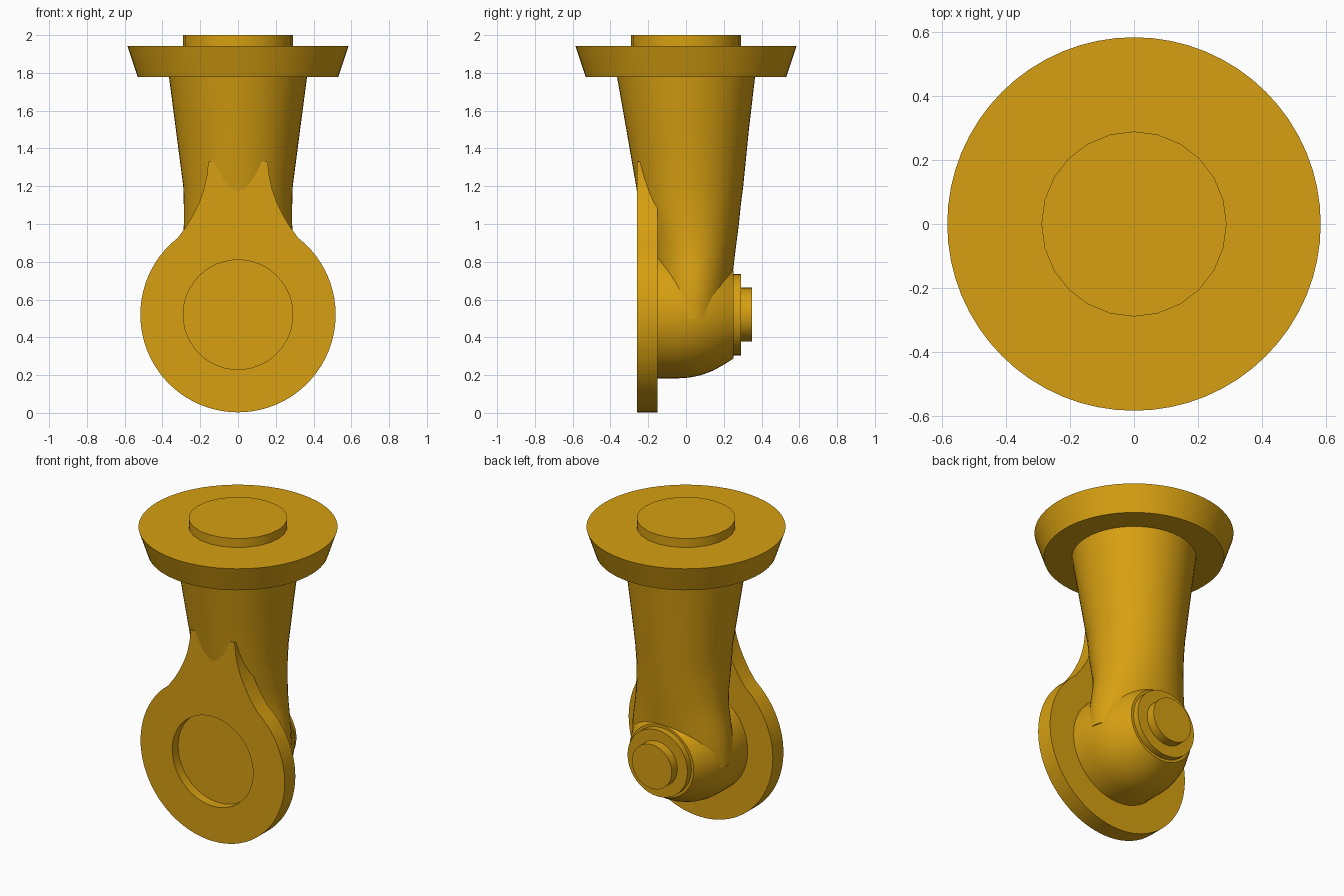
import bpy, bmesh, math

if "Cube" in bpy.data.objects:
    bpy.data.objects.remove(bpy.data.objects["Cube"])

TAU = 2 * math.pi
HUB_Z, PLATE_R = 0.52, 0.517

gold = bpy.data.materials.new("gold")
gold.diffuse_color = (0.68, 0.35, 0.006, 1)
gold.use_nodes = True
gold.node_tree.nodes["Principled BSDF"].inputs["Base Color"].default_value = gold.diffuse_color


def finish(obj, angle=30):
    obj.data.materials.append(gold)
    bpy.ops.object.select_all(action='DESELECT')
    obj.select_set(True)
    bpy.context.view_layer.objects.active = obj
    bpy.ops.object.shade_smooth_by_angle(angle=math.radians(angle))


def loft(name, rings):
    """Skin a stack of closed rings and cap both ends."""
    bm = bmesh.new()
    loops = [[bm.verts.new(p) for p in ring] for ring in rings]
    n = len(loops[0])
    for a, b in zip(loops, loops[1:]):
        for i in range(n):
            j = (i + 1) % n
            bm.faces.new((a[i], a[j], b[j], b[i]))
    bm.faces.new(loops[0][::-1])
    bm.faces.new(loops[-1])
    bmesh.ops.recalc_face_normals(bm, faces=bm.faces)
    mesh = bpy.data.meshes.new(name)
    bm.to_mesh(mesh)
    bm.free()
    obj = bpy.data.objects.new(name, mesh)
    bpy.context.collection.objects.link(obj)
    finish(obj)
    return obj


def circle(r, n, cx=0.0, cy=0.0, ry=None):
    ry = r if ry is None else ry
    return [(cx + r * math.cos(TAU * i / n), cy + ry * math.sin(TAU * i / n)) for i in range(n)]


def lathe_z(name, profile, n):
    return loft(name, [[(x, y, z) for x, y in circle(r, n)] for r, z in profile])


def lathe_y(name, profile, n):
    return loft(name, [[(x, y, z) for x, z in circle(r, n, 0, HUB_Z)] for r, y in profile])


# Mounting flange and its top disc
lathe_z("flange", [(0.53, 1.777), (0.585, 1.942)], 64)
lathe_z("top_disc", [(0.29, 1.93), (0.29, 2.0)], 24)

# Tapered neck: height, half width, front y, back y
sections = [(1.79, 0.367, -0.367, 0.367), (1.5, 0.329, -0.316, 0.333), (1.2, 0.29, -0.264, 0.303),
            (1.1, 0.287, -0.25, 0.29), (1.0, 0.287, -0.225, 0.28), (0.9, 0.29, -0.195, 0.267),
            (0.82, 0.3, -0.18, 0.257), (0.74, 0.315, -0.175, 0.248), (0.66, 0.328, -0.17, 0.24),
            (0.58, 0.335, -0.17, 0.233), (0.5, 0.335, -0.17, 0.225)]
loft("neck", [[(x, y, z) for x, y in circle(w, 48, 0, (f + b) / 2, (b - f) / 2)]
              for z, w, f, b in sections])

# Rounded hub, collar and pin on the back
lathe_y("hub", [(0.337, -0.16), (0.337, -0.04), (0.333, 0.02), (0.32, 0.08), (0.298, 0.14),
                (0.265, 0.2), (0.232, 0.252)], 48)
lathe_y("collar", [(0.215, 0.24), (0.215, 0.292)], 40)
lathe_y("pin", [(0.143, 0.28), (0.143, 0.35)], 32)

# Round plate with flared shoulders running up the neck, pierced by a recess
shoulder = [(0.318, 0.927), (0.272, 0.99), (0.237, 1.05), (0.205, 1.115), (0.182, 1.18),
            (0.166, 1.25), (0.157, 1.33)]
start = math.atan2(0.89 - HUB_Z, 0.36)
arc = [math.pi - start + (math.pi + 2 * start) * i / 60 for i in range(61)]
outline = [(PLATE_R * math.cos(a), HUB_Z + PLATE_R * math.sin(a)) for a in arc]
outline += shoulder + [(-x, z) for x, z in reversed(shoulder)]

curve = bpy.data.curves.new("plate", 'CURVE')
curve.dimensions = '2D'
curve.fill_mode = 'BOTH'
curve.extrude = 0.0545
for points in (outline, circle(0.29, 48, 0, HUB_Z)):
    spline = curve.splines.new('POLY')
    spline.points.add(len(points) - 1)
    spline.use_cyclic_u = True
    for p, (x, z) in zip(spline.points, points):
        p.co = (x, z, 0, 1)
plate = bpy.data.objects.new("plate", curve)
bpy.context.collection.objects.link(plate)
plate.rotation_euler.x = math.pi / 2
plate.location.y = -0.2055
bpy.ops.object.select_all(action='DESELECT')
plate.select_set(True)
bpy.context.view_layer.objects.active = plate
bpy.ops.object.convert(target='MESH')
plate = bpy.context.view_layer.objects.active
bm = bmesh.new()
bm.from_mesh(plate.data)
bmesh.ops.remove_doubles(bm, verts=bm.verts, dist=1e-4)
bmesh.ops.recalc_face_normals(bm, faces=bm.faces)
bm.to_mesh(plate.data)
bm.free()
finish(plate)

# Floor of the recess
lathe_y("recess_floor", [(0.295, -0.2), (0.295, -0.155)], 48)
